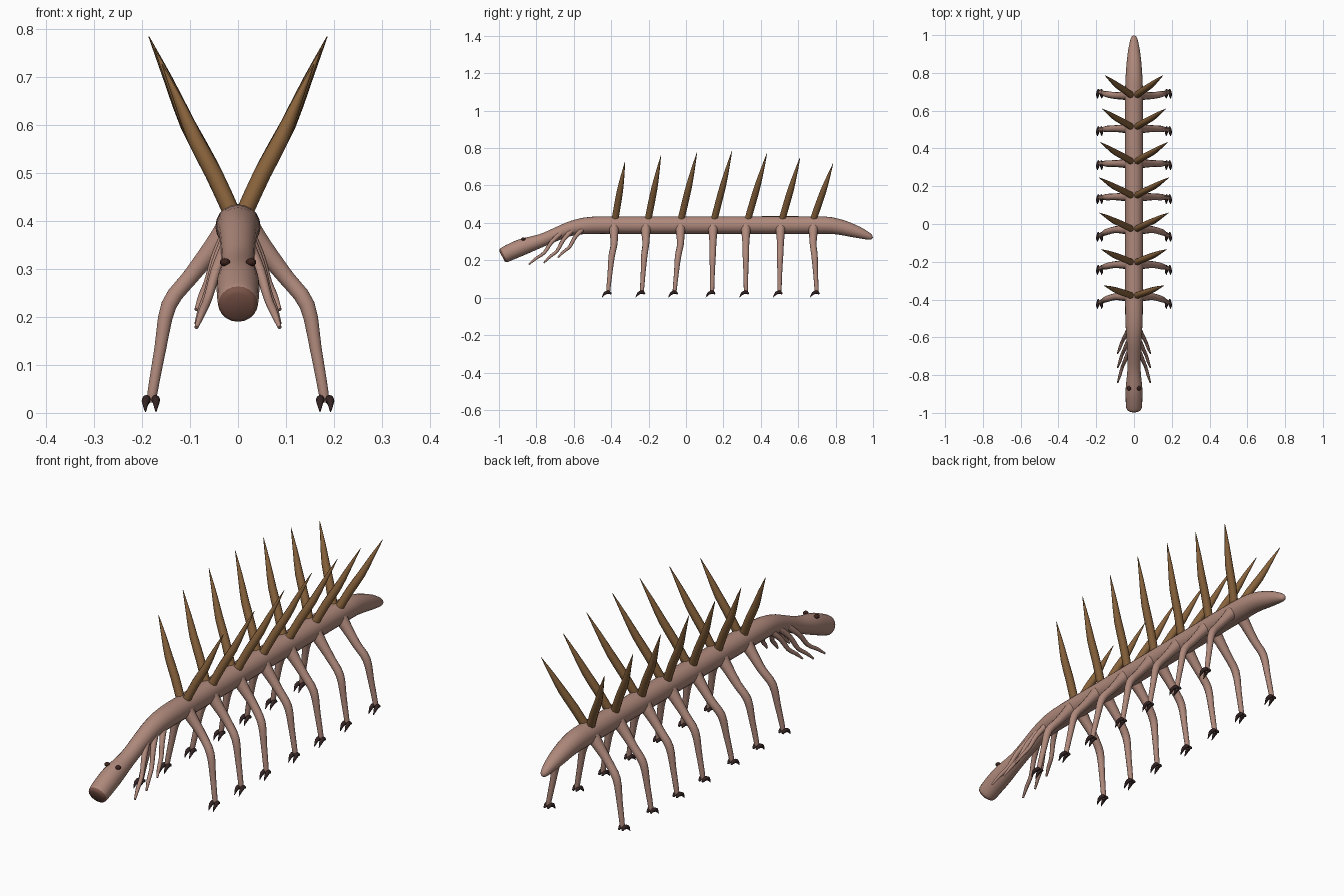
import bpy, bmesh, math
from mathutils import Vector

cube = bpy.data.objects.get("Cube")
if cube:
    bpy.data.objects.remove(cube, do_unlink=True)


def material(name, rgb):
    m = bpy.data.materials.new(name)
    m.use_nodes = True
    col = (*rgb, 1.0)
    m.diffuse_color = col
    m.node_tree.nodes["Principled BSDF"].inputs["Base Color"].default_value = col
    return m


SKIN = material("pink_brown_skin", (0.43, 0.25, 0.20))
MOUTH = material("dark_mouth", (0.20, 0.09, 0.065))
HORN = material("horn_brown", (0.25, 0.125, 0.045))
CLAW = material("dark_claw", (0.035, 0.017, 0.017))
EYE = material("dark_eye", (0.045, 0.016, 0.012))


def spline(a, b, c, d, t):
    """Smooth interpolation between b and c."""
    return 0.5 * (2 * b + (c - a) * t + (2 * a - 5 * b + 4 * c - d) * t * t
                  + (3 * b - a - 3 * c + d) * t ** 3)


def finish(name, bm, mats, mirror):
    bmesh.ops.recalc_face_normals(bm, faces=bm.faces)
    mesh = bpy.data.meshes.new(name)
    bm.to_mesh(mesh)
    bm.free()
    for m in mats:
        mesh.materials.append(m)
    ob = bpy.data.objects.new(name, mesh)
    bpy.context.collection.objects.link(ob)
    if mirror:
        ob.modifiers.new("mirror", 'MIRROR')
    bpy.ops.object.select_all(action='DESELECT')
    ob.select_set(True)
    bpy.context.view_layer.objects.active = ob
    bpy.ops.object.shade_smooth_by_angle(angle=math.radians(50))
    return ob


def tube(name, path, mats, sides=10, steps=3, side_axis=(0, 1, 0), mirror=True, cap_rows=0):
    """Sweep a round section along path points (x, y, z, radius).
    The first cap_rows rows of faces take the second material."""
    pts = [Vector(p) for p in path]
    ext = [2 * pts[0] - pts[1]] + pts + [2 * pts[-1] - pts[-2]]
    line = [spline(*ext[i:i + 4], s / steps)
            for i in range(len(pts) - 1) for s in range(steps)] + [pts[-1]]
    bm = bmesh.new()
    rings = []
    for i, p in enumerate(line):
        tan = (line[min(i + 1, len(line) - 1)] - line[max(i - 1, 0)]).xyz.normalized()
        u = Vector(side_axis)
        u = (u - tan * u.dot(tan)).normalized()
        v = tan.cross(u)
        r = max(p.w, 0.0008)
        angles = [2 * math.pi * k / sides for k in range(sides)]
        rings.append([bm.verts.new(p.xyz + r * (u * math.cos(a) + v * math.sin(a)))
                      for a in angles])
    for row, (a, b) in enumerate(zip(rings, rings[1:])):
        for k in range(sides):
            n = (k + 1) % sides
            f = bm.faces.new((a[k], a[n], b[n], b[k]))
            f.material_index = int(row < cap_rows)
    bm.faces.new(rings[0]).material_index = int(cap_rows > 0)
    bm.faces.new(rings[-1])
    return finish(name, bm, mats, mirror)


# Body: neck, trunk and drooping tail in one sweep, with a dark blunt mouth
tube("body", [
    (0, -0.984, 0.222, 0.030), (0, -0.974, 0.227, 0.041), (0, -0.93, 0.248, 0.044),
    (0, -0.87, 0.273, 0.044), (0, -0.77, 0.307, 0.035), (0, -0.68, 0.345, 0.036),
    (0, -0.60, 0.374, 0.040), (0, -0.50, 0.387, 0.046), (0, -0.30, 0.388, 0.047),
    (0, 0.20, 0.388, 0.047), (0, 0.68, 0.388, 0.047), (0, 0.80, 0.382, 0.043),
    (0, 0.90, 0.356, 0.034), (0, 0.965, 0.333, 0.022), (0, 0.99, 0.322, 0.013),
    (0, 0.998, 0.319, 0.003)],
    [SKIN, MOUTH], sides=20, side_axis=(1, 0, 0), mirror=False, cap_rows=3)

# Eyes: small flattened beads on the top of the head
bm = bmesh.new()
bmesh.ops.create_uvsphere(bm, u_segments=12, v_segments=8, radius=0.010)
bmesh.ops.scale(bm, vec=(1.1, 1.2, 0.85), verts=bm.verts)
bmesh.ops.translate(bm, vec=(0.027, -0.87, 0.314), verts=bm.verts)
finish("eyes", bm, [EYE], True)

# Feelers: three pairs of thin curling arms under the neck
feelers = [(-0.69, 0.335, -0.84, 0.178), (-0.63, 0.35, -0.76, 0.186), (-0.57, 0.36, -0.685, 0.215)]
for i, (y0, z0, y1, z1) in enumerate(feelers):
    dy, dz = y1 - y0, z1 - z0
    tube(f"feeler_pair_{i + 1}", [
        (0.024, y0 + 0.02, z0 + 0.01, 0.014),
        (0.046, y0 + dy * 0.2, z0 + dz * 0.25, 0.011),
        (0.062, y0 + dy * 0.45, z0 + dz * 0.6, 0.009),
        (0.075, y0 + dy * 0.75, z0 + dz * 0.8, 0.008),
        (0.087, y1, z1, 0.004)], [SKIN], sides=8)

# Seven segments, each with a pair of legs, clawed feet and back spines
tops = [-0.385, -0.215, -0.03, 0.144, 0.32, 0.505, 0.68]
feet = [-0.415, -0.235, -0.06, 0.14, 0.32, 0.50, 0.698]
spine_bases = [-0.38, -0.203, -0.027, 0.15, 0.33, 0.513, 0.68]
spine_tips = [(-0.326, 0.727), (-0.134, 0.76), (0.059, 0.778), (0.246, 0.785),
              (0.433, 0.772), (0.61, 0.75), (0.786, 0.717)]
for i in range(7):
    top, foot = tops[i], feet[i]
    mid = top + (foot - top) * 0.4
    tube(f"leg_pair_{i + 1}", [
        (0.018, top, 0.385, 0.030), (0.052, top, 0.343, 0.023),
        (0.100, top, 0.283, 0.018), (0.144, mid, 0.225, 0.017),
        (0.162, mid + (foot - mid) * 0.5, 0.135, 0.013),
        (0.178, foot, 0.045, 0.011), (0.181, foot, 0.022, 0.009)], [SKIN])
    for side, x, splay in (("inner", 0.173, -0.002), ("outer", 0.189, 0.004)):
        tube(f"{side}_claw_pair_{i + 1}", [
            (x, foot + 0.015, 0.020, 0.004), (x, foot + 0.002, 0.029, 0.009),
            (x + splay, foot - 0.018, 0.024, 0.008),
            (x + splay, foot - 0.034, 0.002, 0.001)],
            [CLAW], sides=8, steps=2, side_axis=(1, 0, 0))

    base = spine_bases[i]
    tip, height = spine_tips[i]
    s = (height - 0.42) / 0.365
    dy = tip - base
    tube(f"spine_pair_{i + 1}", [
        (0.012, base, 0.415, 0.018), (0.012 + 0.045 * s, base + dy * 0.26, 0.42 + 0.092 * s, 0.018),
        (0.012 + 0.092 * s, base + dy * 0.5, 0.42 + 0.18 * s, 0.0165),
        (0.012 + 0.132 * s, base + dy * 0.75, 0.42 + 0.272 * s, 0.010),
        (0.012 + 0.174 * s, tip, height, 0.001)], [HORN], sides=8, steps=2)
